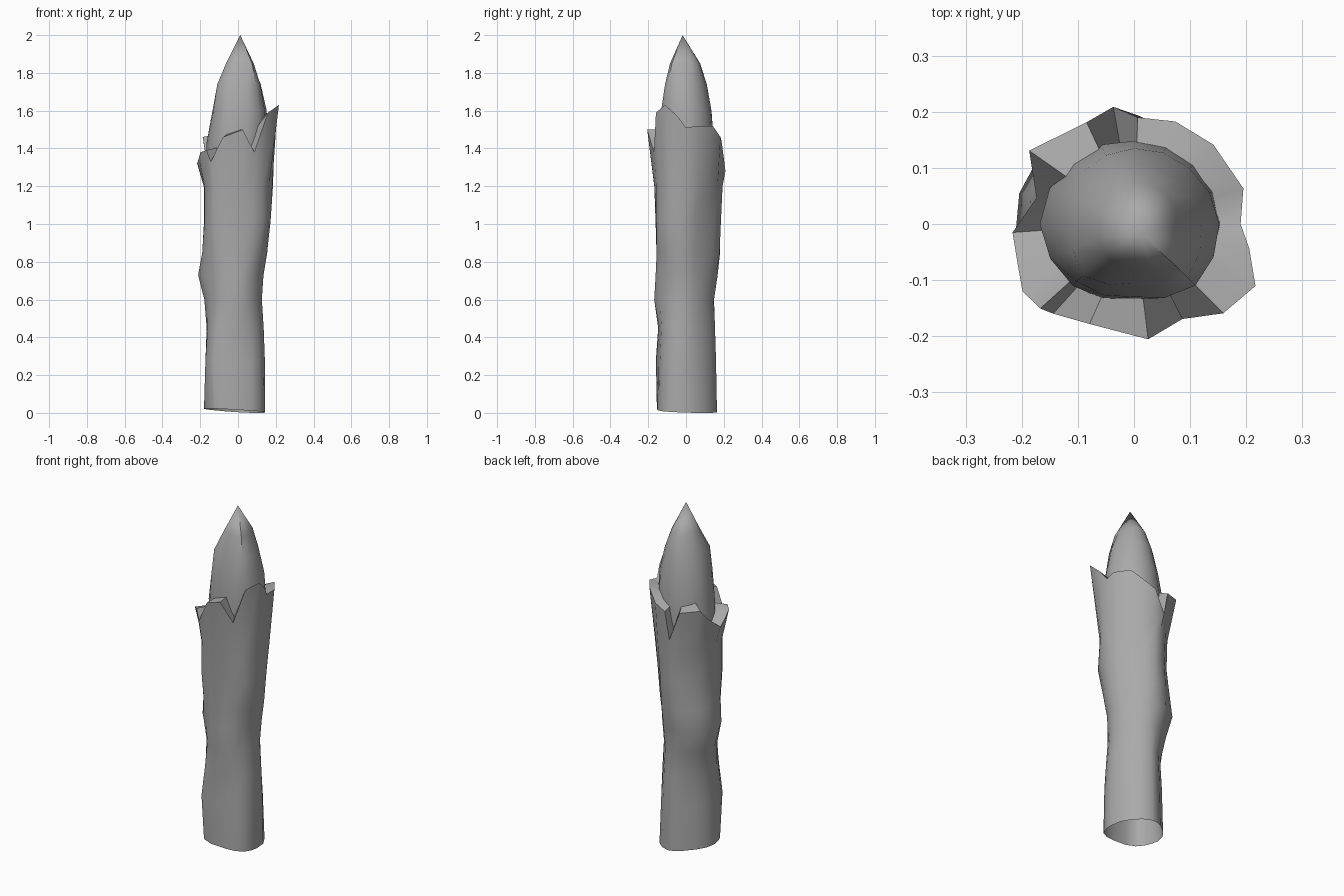
import bpy, bmesh, math

old = bpy.data.objects.get("Cube")
if old:
    bpy.data.objects.remove(old)

grey = bpy.data.materials.new("Wood grey")
grey.use_nodes = True
COLOUR = (0.4, 0.4, 0.4, 1)
grey.diffuse_color = COLOUR
grey.node_tree.nodes["Principled BSDF"].inputs["Base Color"].default_value = COLOUR


def polar(radius, angle, z):
    return (radius * math.cos(angle), radius * math.sin(angle), z)


def section(z, radii, angles):
    """Ring whose radius blends between evenly spaced compass radii."""
    n = len(radii)
    ring = []
    for a in angles:
        step, blend = divmod(a / math.tau * n, 1)
        i = int(step) % n
        r = radii[i] * (1 - blend) + radii[(i + 1) % n] * blend
        ring.append(polar(r, a, z))
    return ring


def loft(name, rings, tip=None):
    """Skin the rings from bottom to top, open below, optionally closed to a tip."""
    bm = bmesh.new()
    loops = [[bm.verts.new(p) for p in ring] for ring in rings]
    n = len(loops[0])
    for low, high in zip(loops, loops[1:]):
        for i in range(n):
            j = (i + 1) % n
            bm.faces.new((low[i], low[j], high[j], high[i]))
    if tip:
        top = bm.verts.new(tip)
        for i in range(n):
            bm.faces.new((loops[-1][i], loops[-1][(i + 1) % n], top))
    mesh = bpy.data.meshes.new(name)
    bm.to_mesh(mesh)
    bm.free()
    mesh.materials.append(grey)
    obj = bpy.data.objects.new(name, mesh)
    bpy.context.collection.objects.link(obj)
    bpy.ops.object.select_all(action="DESELECT")
    obj.select_set(True)
    bpy.context.view_layer.objects.active = obj
    bpy.ops.object.shade_smooth_by_angle(angle=math.radians(50))


# Torn bark rim: angle, radius, height
rim = [(0, .19, 1.51), (18, .205, 1.52), (45, .2, 1.52), (68, .197, 1.46),
       (88, .19, 1.43), (100, .212, 1.28), (115, .2, 1.44), (145, .228, 1.46),
       (165, .18, 1.38), (184, .217, 1.32), (200, .22, 1.35), (211, .232, 1.38),
       (222, .225, 1.39), (228, .215, 1.33), (246, .195, 1.46), (277, .207, 1.5),
       (297, .19, 1.38), (315, .225, 1.59), (333, .243, 1.63), (348, .21, 1.57)]
angles = [math.radians(r[0]) for r in rim]

# Bark body: height, then radii counter-clockwise from +x
body = [(.01, (.14, .145, .165, .15, .18, .185, .15, .165)),
        (.28, (.14, .135, .16, .145, .17, .2, .145, .16)),
        (.45, (.135, .125, .155, .135, .165, .18, .14, .15)),
        (.6, (.125, .12, .145, .17, .18, .165, .175, .14)),
        (.73, (.135, .13, .16, .205, .215, .175, .165, .145)),
        (.85, (.155, .135, .18, .195, .19, .185, .155, .165)),
        (1.02, (.17, .145, .187, .175, .178, .2, .15, .195)),
        (1.2, (.185, .165, .195, .18, .18, .2, .165, .185))]
bark = [section(z, radii, angles) for z, radii in body]
bark[0] = [(x, y, max(0, z - .06 * x - .04 * y)) for x, y, z in bark[0]]
bark.append([polar(r, a, z) for a, (_, r, z) in zip(angles, rim)])
# Rim folds inward to meet the core
bark.append([polar(.125, a, min(z + .02, 1.5)) for a, (_, _, z) in zip(angles, rim)])
loft("bark", bark)

# Sharpened wooden core
core = [(1.15, (.14, .13, .14, .13, .15, .14, .125, .13)),
        (1.42, (.155, .155, .148, .158, .168, .155, .135, .15)),
        (1.6, (.152, .14, .135, .13, .135, .145, .13, .155)),
        (1.74, (.12, .11, .11, .1, .107, .13, .105, .135)),
        (1.85, (.075, .08, .075, .06, .062, .075, .078, .105))]
core_angles = [math.tau * i / 16 for i in range(16)]
loft("sharpened_core", [section(z, radii, core_angles) for z, radii in core],
     (.012, -.018, 2.0))
